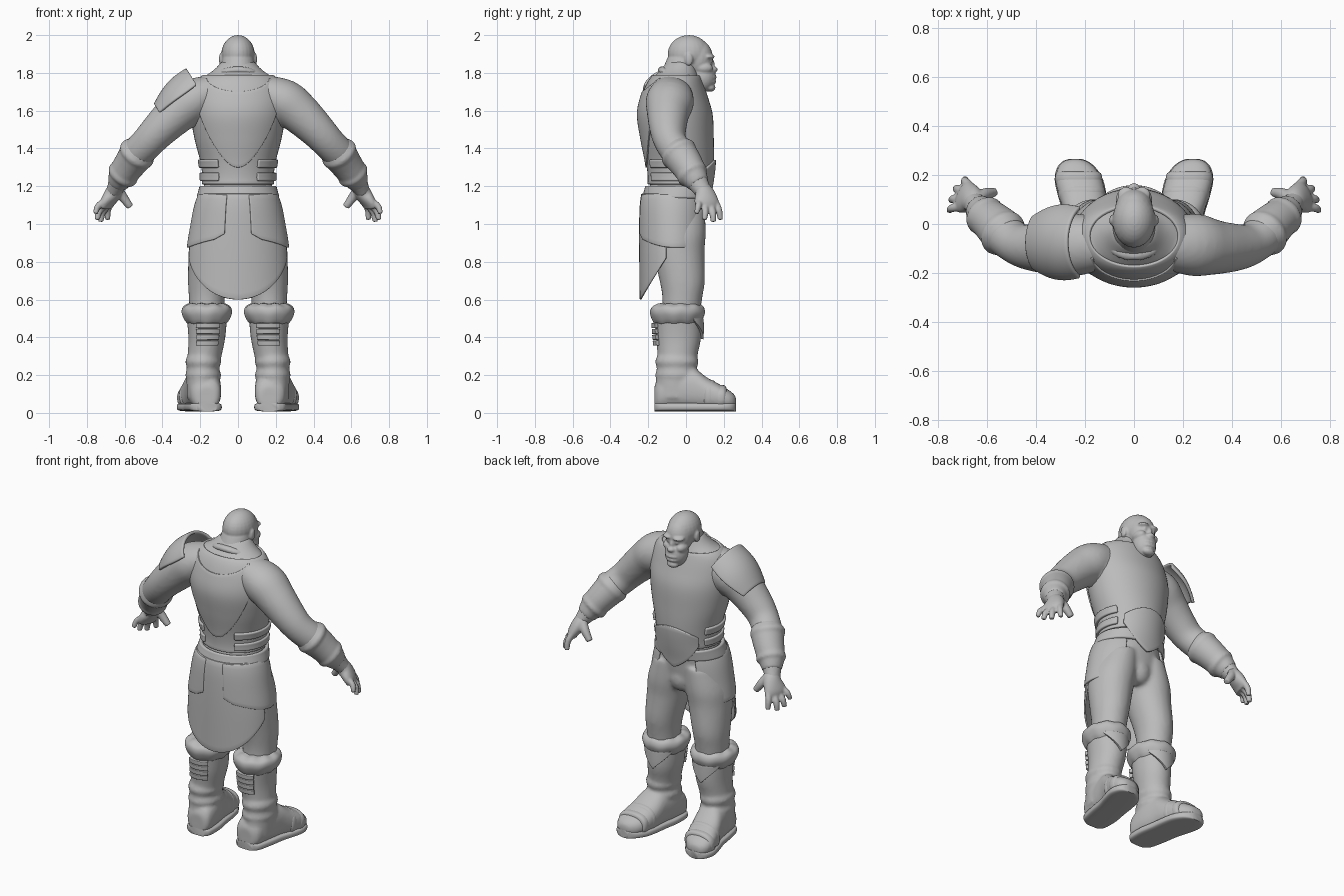
import bpy, bmesh, math
from math import sin, cos, pi
from mathutils import Vector, Matrix

if "Cube" in bpy.data.objects:
    bpy.data.objects.remove(bpy.data.objects["Cube"])

GREY = (0.5, 0.5, 0.5, 1)
mat = bpy.data.materials.new("plain_grey")
mat.use_nodes = True
mat.diffuse_color = GREY
mat.node_tree.nodes["Principled BSDF"].inputs["Base Color"].default_value = GREY


def finish(name, bm, mirror=False, voxel=0, smooth=0, thick=0, subdiv=0):
    """Turn a bmesh into a shaded object with the modifiers it needs."""
    bmesh.ops.recalc_face_normals(bm, faces=bm.faces)
    me = bpy.data.meshes.new(name)
    bm.to_mesh(me)
    bm.free()
    me.materials.append(mat)
    ob = bpy.data.objects.new(name, me)
    bpy.context.collection.objects.link(ob)
    if mirror:
        ob.modifiers.new("mirror", "MIRROR").use_mirror_merge = False
    if thick:
        m = ob.modifiers.new("thickness", "SOLIDIFY")
        m.thickness, m.offset = thick, 0
        m = ob.modifiers.new("edge", "BEVEL")
        m.width, m.segments = thick * 0.35, 2
    if voxel:
        m = ob.modifiers.new("blend", "REMESH")
        m.mode, m.voxel_size, m.use_smooth_shade = "VOXEL", voxel, True
    if smooth:
        m = ob.modifiers.new("relax", "SMOOTH")
        m.factor, m.iterations = 0.5, smooth
    if subdiv:
        ob.modifiers.new("round", "SUBSURF").levels = subdiv
    bpy.ops.object.select_all(action="DESELECT")
    ob.select_set(True)
    bpy.context.view_layer.objects.active = ob
    bpy.ops.object.shade_smooth_by_angle(angle=0.9)
    return ob


def spline(rows, k=4):
    """Catmull-Rom interpolation of rows of numbers."""
    rows = [Vector(r) for r in rows]
    pts = [rows[0] * 2 - rows[1]] + rows + [rows[-1] * 2 - rows[-2]]
    out = []
    for a, b, c, d in zip(pts, pts[1:], pts[2:], pts[3:]):
        for i in range(k):
            t = i / k
            out.append((b * 2 + (c - a) * t + (a * 2 - b * 5 + c * 4 - d) * t**2
                        + (b * 3 - a - c * 3 + d) * t**3) / 2)
    return out + [rows[-1]]


def loft(bm, rows, axis=None, ref=(1, 0, 0), p=2, n=28):
    """Tube through rows of (x, y, z, radius along ref, other radius)."""
    rows = spline(rows)
    rings = []
    for i, r in enumerate(rows):
        a, b = rows[max(i - 1, 0)], rows[min(i + 1, len(rows) - 1)]
        t = Vector(axis) if axis else (Vector(b[:3]) - Vector(a[:3])).normalized()
        u = Vector(ref) - t * t.dot(Vector(ref))
        u.normalize()
        w = t.cross(u)
        ring = []
        for j in range(n):
            c, s = cos(2 * pi * j / n), sin(2 * pi * j / n)
            c, s = [math.copysign(abs(q) ** (2 / p), q) for q in (c, s)]
            ring.append(bm.verts.new(Vector(r[:3]) + u * c * r[3] + w * s * r[4]))
        rings.append(ring)
    for a, b in zip(rings, rings[1:]):
        for j in range(n):
            bm.faces.new((a[j], a[j - 1], b[j - 1], b[j]))
    bm.faces.new(rings[0])
    bm.faces.new(rings[-1][::-1])


def ball(bm, x, y, z, rx, ry, rz):
    m = Matrix.Translation((x, y, z)) @ Matrix.Diagonal((rx, ry, rz, 1))
    bmesh.ops.create_uvsphere(bm, u_segments=24, v_segments=16, radius=1, matrix=m)


def grid(name, f, nu, nv, **kw):
    """Sheet from a function of u and v in 0..1."""
    bm = bmesh.new()
    v = [[bm.verts.new(f(i / nu, j / nv)) for j in range(nv + 1)] for i in range(nu + 1)]
    for i in range(nu):
        for j in range(nv):
            bm.faces.new((v[i][j], v[i + 1][j], v[i + 1][j + 1], v[i][j + 1]))
    bmesh.ops.remove_doubles(bm, verts=bm.verts, dist=1e-4)
    return finish(name, bm, **kw)


def wrap(name, rows, a0, a1, top, bottom, off=0.01, nv=10, **kw):
    """Sheet around a profile; angle 0 is at -y, top and bottom depend on angle."""
    rows = sorted(spline(rows, 8), key=lambda r: r[2])

    def point(u, v):
        a = a0 + (a1 - a0) * u
        z = bottom(a) + (top(a) - bottom(a)) * v
        i = next((i for i in range(1, len(rows) - 1) if rows[i][2] >= z), len(rows) - 1)
        lo, hi = rows[i - 1], rows[i]
        r = lo.lerp(hi, min(max((z - lo[2]) / (hi[2] - lo[2]), 0), 1))
        return r[0] + (r[3] + off) * sin(a), r[1] - (r[4] + off) * cos(a), z
    return grid(name, point, 48, nv, **kw)


def slab(z, rx, y0, y1):
    return (0, (y0 + y1) / 2, z, rx, (y1 - y0) / 2)


TORSO = [slab(1.86, .085, -.1, .05), slab(1.81, .135, -.14, .06), slab(1.76, .205, -.185, .075),
         slab(1.68, .235, -.22, .1), slab(1.58, .238, -.24, .128), slab(1.45, .217, -.222, .134),
         slab(1.32, .184, -.197, .134), slab(1.22, .178, -.19, .122), slab(1.12, .2, -.21, .104),
         slab(1, .21, -.2, .09), slab(.93, .15, -.15, .06)]
ARM = [(.11, -.08, 1.71, .1, .085), (.24, -.085, 1.652, .128, .117), (.33, -.095, 1.582, .112, .11),
       (.42, -.095, 1.495, .096, .096), (.48, -.08, 1.43, .085, .088), (.545, -.03, 1.36, .085, .085),
       (.605, .03, 1.27, .07, .07), (.65, .08, 1.19, .05, .045), (.665, .095, 1.16, .045, .04)]
LEG = [(.1, -.05, 1.08, .11, .15), (.125, -.045, .95, .128, .15), (.14, -.04, .85, .122, .138),
       (.16, -.02, .7, .105, .12), (.165, -.02, .6, .095, .105), (.165, -.03, .48, .09, .1)]
BOOT = [(.165, -.045, .54, .11, .125), (.165, -.04, .4, .098, .12), (.177, -.045, .3, .09, .106),
        (.188, -.05, .2, .085, .108), (.185, -.05, .08, .085, .115)]
UP = (0, 0, 1)

# Body: trunk, arms and legs blended into one surface
bm = bmesh.new()
loft(bm, TORSO, UP, n=40)
for s in (1, -1):
    for rows, axis, ref in ((ARM, None, (0, 1, 0)), (LEG, UP, (1, 0, 0))):
        loft(bm, [(s * r[0], *r[1:]) for r in rows], axis, ref)
ball(bm, 0, .04, .985, .075, .06, .085)
finish("body", bm, voxel=.012, smooth=7)

# Head with heavy brow, broad muzzle and ears
bm = bmesh.new()
ball(bm, 0, .015, 1.9, .088, .112, .1)
ball(bm, 0, .065, 1.875, .077, .078, .1)
ball(bm, 0, .09, 1.78, .068, .068, .082)
ball(bm, 0, .142, 1.818, .026, .026, .017)
ball(bm, 0, .132, 1.845, .014, .02, .032)
ball(bm, 0, .137, 1.777, .044, .026, .012)
ball(bm, 0, .135, 1.753, .042, .026, .012)
ball(bm, 0, .128, 1.722, .038, .028, .022)
loft(bm, [(0, -.06, 1.7, .13, .1), (0, -.045, 1.78, .1, .095), (0, -.01, 1.88, .082, .088)], UP)
for s in (1, -1):
    ball(bm, s * .032, .118, 1.886, .036, .034, .014)
    ball(bm, s * .043, .095, 1.825, .032, .048, .03)
    ball(bm, s * .03, .13, 1.86, .012, .012, .008)
    ball(bm, s * .09, .015, 1.872, .011, .022, .034)
finish("head", bm, voxel=.006, smooth=3)

# Hands with spread fingers
bm = bmesh.new()
loft(bm, [(.645, .075, 1.2, .04, .04), (.663, .1, 1.16, .055, .042),
          (.69, .11, 1.115, .068, .034), (.7, .115, 1.085, .06, .026)], ref=(-.35, .9, 0))
for root, tip, r in (((.67, .155, 1.12), (.69, .183, 1.022), .018), ((.69, .13, 1.1), (.727, .145, 1.012), .019),
                     ((.705, .1, 1.1), (.746, .098, 1.022), .018), ((.71, .07, 1.12), (.755, .055, 1.055), .017),
                     ((.635, .105, 1.185), (.57, .13, 1.09), .025)):
    a, b = Vector(root), Vector(tip)
    mid = a.lerp(b, .55) + Vector((.008, .003, .008))
    loft(bm, [(*a, r, r), (*mid, r, r), (*b, r * .75, r * .75)], ref=(0, .9, .3), n=12)
finish("hands", bm, mirror=True, voxel=.006, smooth=3)

# Forearm guards and their bands
bm = bmesh.new()
loft(bm, [(.51, -.06, 1.4, .082, .082), (.53, -.04, 1.375, .095, .094), (.57, 0, 1.32, .088, .086),
          (.61, .035, 1.262, .077, .076), (.64, .07, 1.21, .056, .053)], ref=(0, 1, 0))
for x, y, z, r in ((.535, -.038, 1.372, .098), (.608, .033, 1.264, .083)):
    d = Vector((.04, .04, -.055)) * .3
    c = Vector((x, y, z))
    loft(bm, [(*(c + d * k), r * q, r * q) for k, q in ((-1, .85), (-.5, 1), (.5, 1), (1, .85))], ref=(0, 1, 0))
finish("forearm_guards", bm, mirror=True, voxel=.009, smooth=4)

# Vest with back yoke, pointed belly plate, collar, straps and belt
wrap("vest", TORSO, -pi, pi, lambda a: 1.785, lambda a: 1.21, off=.006, nv=30, thick=.014)
wrap("back_yoke", TORSO, -.95, .95, lambda a: 1.7 + .07 * min(1, abs(a) / .9) ** 2,
     lambda a: 1.3 + .3 * min(1, abs(a) / .95) ** 2, off=.013, nv=20, thick=.014)
wrap("belly_plate", TORSO, pi - .85, pi + .85, lambda a: 1.28 + .06 * cos((a - pi) * 1.8),
     lambda a: 1.08 + .15 * (abs(a - pi) / .85) ** 1.3, off=.016, thick=.016)
for i, z in enumerate((1.25, 1.32)):
    wrap("side_strap_%d" % (i + 1), TORSO, .55, 2.1, lambda a: z + .022, lambda a: z - .022,
         off=.015, nv=4, mirror=True, thick=.022)
wrap("belt", TORSO, -pi, pi, lambda a: 1.2, lambda a: 1.135, off=.012, nv=6, thick=.022)
path = [(.118 * sin(t), -.025 - .1 * cos(t), 1.755 + .06 * cos(t)) for t in [i * pi / 12 for i in range(25)]]
bm = bmesh.new()
loft(bm, [(*q, .02, .026) for q in path], ref=UP, n=12)
finish("collar", bm, voxel=.008, smooth=4)

# Skirt: side panels at the hips and a long rounded flap behind
SKIRT = [(0, -.065, 1.17, .195, .165), (0, -.065, 1.1, .22, .175), (0, -.065, 1, .24, .178),
         (0, -.065, .85, .262, .178), (0, -.075, .6, .27, .165)]
wrap("back_flap", SKIRT, -1.35, 1.35, lambda a: 1.16,
     lambda a: .6 + .28 * (1 - math.sqrt(max(0, 1 - sin(a) ** 2))), off=0, nv=16, thick=.01)
wrap("hip_panels", SKIRT, .28, 2.55, lambda a: 1.155,
     lambda a: .875 + .055 * max(0, cos(a)) ** 2 + .1 * max(0, .5 - a) + .12 * max(0, a - 2) ** 2,
     off=.004, mirror=True, thick=.014)

# Shoulder guard, on one side only
def guard(u, v):
    c = Vector((-.19, -.075, 1.69)).lerp(Vector((-.37, -.075, 1.52)), u)
    a = (v * 2 - 1) * (1.2 - .3 * u * u)
    r = .15 - .02 * u + .022 * sin(pi * u)
    return c + r * (cos(a) * Vector((-.53, 0, .85)) + sin(a) * Vector((0, 1, 0)))

grid("shoulder_guard", guard, 16, 24, thick=.018)

# Boots: shaft and foot, then soles, toe bands, cuffs and calf padding
bm = bmesh.new()
loft(bm, BOOT, UP)
FOOT = [(.165, -.168, .08, .05, .06), (.17, -.14, .1, .078, .085), (.18, -.05, .125, .09, .11),
        (.195, .04, .125, .09, .112), (.21, .11, .1, .096, .088), (.225, .18, .082, .096, .068),
        (.235, .23, .068, .076, .05), (.24, .255, .062, .05, .036), (.24, .265, .06, .025, .02)]
loft(bm, FOOT, (0, 1, 0), p=2.4)
for z in (.2, .27):
    loft(bm, [(.184, -.048, z + d, .088 + e, .108 + e) for d, e in ((-.025, 0), (0, .007), (.025, 0))], UP)
finish("boots", bm, mirror=True, voxel=.01, smooth=4)

bm = bmesh.new()
loft(bm, [(x, y, .031, rx + .003, .023) for x, y, z, rx, rz in FOOT], (0, 1, 0), p=4)
finish("soles", bm, mirror=True)
bm = bmesh.new()
for x, y, z, rx, rz in ((.214, .125, .093, .097, .082), (.226, .185, .08, .096, .068)):
    loft(bm, [(x, y + d, z, rx * q, rz * q) for d, q in ((-.03, .9), (-.014, 1), (.014, 1), (.03, .88))],
         (0, 1, 0), p=2.4)
finish("toe_bands", bm, mirror=True, voxel=.008, smooth=3)

bm = bmesh.new()
loft(bm, [(.165, -.045, .47, .1, .12), (.165, -.045, .495, .12, .135), (.165, -.045, .53, .134, .146),
          (.165, -.045, .56, .127, .138), (.165, -.04, .58, .095, .108)], UP, n=40)
for v in bm.verts:
    v.co.z += .004 * sin(9 * math.atan2(v.co.y + .045, v.co.x - .165))
finish("boot_cuffs", bm, mirror=True, subdiv=1)
wrap("shin_flaps", BOOT, pi - .9, pi + .9, lambda a: .5,
     lambda a: .39 + .1 * abs(a - pi) / .9, off=.006, mirror=True, thick=.014)
for i in range(4):
    z = .37 + .031 * i
    wrap("calf_pad_%d" % (i + 1), BOOT, -.6, .5, lambda a: z + .013, lambda a: z - .013,
         off=.007, nv=4, mirror=True, thick=.022)
